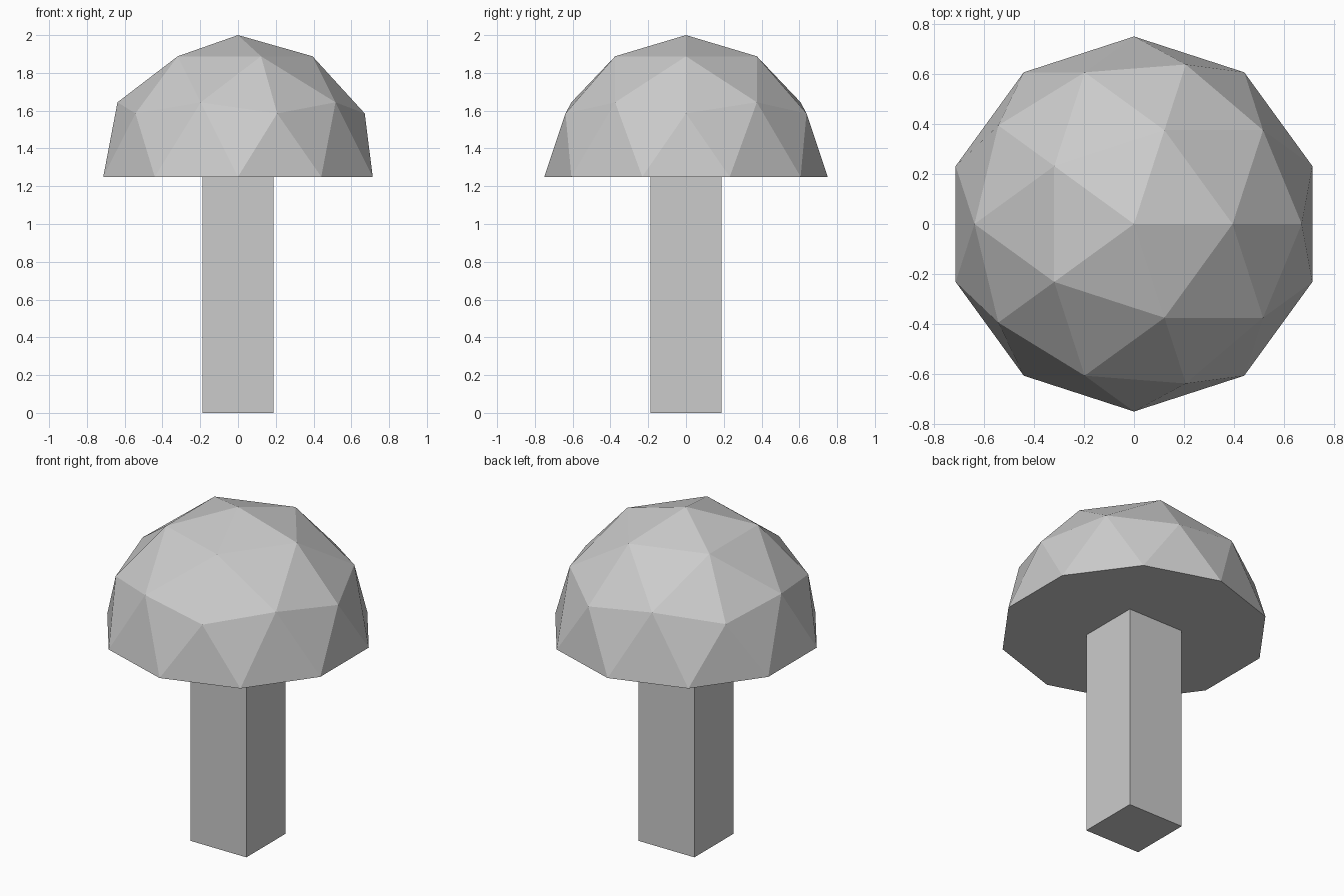
import bpy, bmesh
from mathutils import Matrix

if "Cube" in bpy.data.objects:
    bpy.data.objects.remove(bpy.data.objects["Cube"])

CAP_RADIUS = 0.75
CAP_BASE = 1.25
STEM_WIDTH = 0.375


def add_object(name, bm):
    bmesh.ops.recalc_face_normals(bm, faces=bm.faces)
    mesh = bpy.data.meshes.new(name)
    bm.to_mesh(mesh)
    bm.free()
    obj = bpy.data.objects.new(name, mesh)
    bpy.context.collection.objects.link(obj)
    return obj


# Faceted dome: upper half of an icosphere, closed underneath
bm = bmesh.new()
bmesh.ops.create_icosphere(bm, subdivisions=2, radius=CAP_RADIUS)
lower = [v for v in bm.verts if v.co.z < -0.01]
bmesh.ops.delete(bm, geom=lower, context='VERTS')
rim = [e for e in bm.edges if e.is_boundary]
bmesh.ops.holes_fill(bm, edges=rim, sides=0)
cap = add_object("cap", bm)
cap.location.z = CAP_BASE

# Square stem from the ground to the underside of the cap
bm = bmesh.new()
bmesh.ops.create_cube(bm, size=1.0, matrix=Matrix.Translation((0, 0, CAP_BASE / 2))
                      @ Matrix.Diagonal((STEM_WIDTH, STEM_WIDTH, CAP_BASE, 1)))
add_object("stem", bm)
